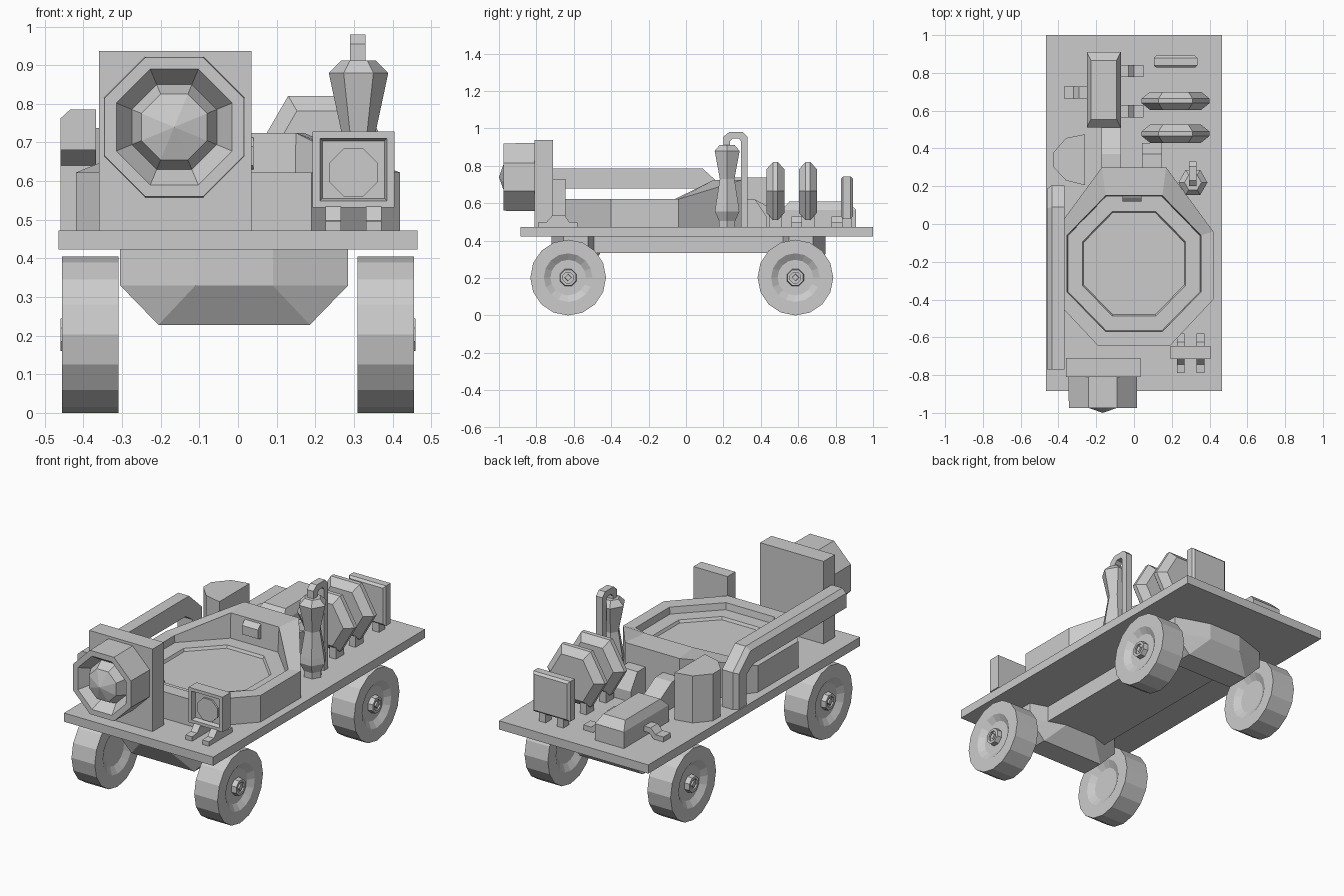
import bpy, bmesh
from math import pi, cos, sin
from mathutils import Vector

if "Cube" in bpy.data.objects:
    bpy.data.objects.remove(bpy.data.objects["Cube"])


def finish(name, bm):
    bmesh.ops.recalc_face_normals(bm, faces=bm.faces[:])
    me = bpy.data.meshes.new(name)
    bm.to_mesh(me)
    bm.free()
    ob = bpy.data.objects.new(name, me)
    bpy.context.collection.objects.link(ob)
    return ob


def loft(name, rings):
    """Skin a list of equal-length point rings and cap both ends."""
    bm = bmesh.new()
    vs = [[bm.verts.new(p) for p in r] for r in rings]
    n = len(vs[0])
    for a, b in zip(vs, vs[1:]):
        for i in range(n):
            j = (i + 1) % n
            bm.faces.new((a[i], a[j], b[j], b[i]))
    bm.faces.new(vs[0])
    bm.faces.new(vs[-1])
    bmesh.ops.remove_doubles(bm, verts=bm.verts[:], dist=1e-5)
    return finish(name, bm)


def place(axis, a, b, h):
    return {'x': (h, a, b), 'y': (a, h, b), 'z': (a, b, h)}[axis]


def lathe(name, prof, n, loc, axis, phase=0.0):
    """Revolve (radius, height) pairs round an axis in n flat sides."""
    rings = []
    for r, h in prof:
        ang = [phase + 2 * pi * i / n for i in range(n)]
        rings.append([Vector(loc) + Vector(place(axis, r * cos(t), r * sin(t), h)) for t in ang])
    return loft(name, rings)


def prism(name, poly, axis, lo, hi):
    return loft(name, [[place(axis, a, b, h) for a, b in poly] for h in (lo, hi)])


def box(name, x0, x1, y0, y1, z0, z1):
    return prism(name, [(x0, y0), (x1, y0), (x1, y1), (x0, y1)], 'z', z0, z1)


def hull(name, pts):
    bm = bmesh.new()
    for p in pts:
        bm.verts.new(p)
    bmesh.ops.convex_hull(bm, input=bm.verts[:])
    bmesh.ops.dissolve_limit(bm, angle_limit=0.01, verts=bm.verts[:], edges=bm.edges[:])
    return finish(name, bm)


OCT = pi / 8
K = 1 / cos(OCT)

# Chassis
box("deck_plate", -.465, .465, -.885, 1.0, .423, .472)
box("centre_beam", -.205, .187, -.6, .6, .333, .424)
for tag, yc in (("front", -.59), ("rear", .615)):
    pts = []
    for sx in (-1, 1):
        for sy in (-1, 1):
            for z in (.33, .424):
                pts += [(-.01 + sx * .295, yc + sy * .065, z), (-.01 + sx * .10, yc + sy * .13, z)]
            pts.append((-.01 + sx * .196, yc + sy * .065, .228))
    hull(tag + "_axle_block", pts)

# Wheels dished on both faces, with hubs
for tag, yc in (("front", -.63), ("rear", .585)):
    for side, s in (("left", -1), ("right", 1)):
        c = (0, yc, .2025)
        lathe(f"{tag}_{side}_wheel", [(.09, s * .332), (.13, s * .31), (.2025, s * .31), (.2025, s * .455),
                                      (.13, s * .455), (.095, s * .432)], 16, c, 'x')
        lathe(f"{tag}_{side}_hub", [(.05, s * .42), (.045, s * .46), (.03, s * .46), (.03, s * .45)],
              8, c, 'x', OCT)
        lathe(f"{tag}_{side}_nut", [(.024, s * .43), (.018, s * .46)], 4, c, 'x')

# Octagonal tub with raised back and shallow stepped floor
outer = [(-.19, -.645), (.19, -.645), (.42, -.40), (.42, -.04), (.17, .30), (-.17, .30), (-.42, -.04), (-.42, -.40)]
inner = [(-.15, -.57), (.15, -.57), (.355, -.36), (.355, -.06), (.15, .15), (-.15, .15), (-.355, -.06), (-.355, -.36)]
top = lambda y: .725 if y > .1 else .622


def floor_ring(k, z):
    return [(x * k, -.21 + (y + .21) * k, z) for x, y in inner]


loft("tub", [[(x, y, .471) for x, y in outer],
             [(x, y, top(y)) for x, y in outer],
             [(x, y, top(y)) for x, y in inner],
             floor_ring(.985, .585), floor_ring(.77, .585), floor_ring(.75, .57)])
prism("tub_catch", [(.17, .72), (.14, .71), (.12, .69), (.12, .64), (.17, .62)], 'x', -.06, .04)

# Front lamp on its panel
box("lamp_panel", -.36, .035, -.81, -.71, .471, .937)
lathe("lamp", [(.182 * K, -.8), (.18 * K, -.975), (.15 * K, -.975), (.11 * K, -.915), (.085 * K, -.97), (0, -1.0)],
      8, (-.165, 0, .74), 'y', OCT)

# Side pipe running along the left edge and bending down
stations = [((-.77, .785), (-.77, .68)), ((.09, .785), (.06, .68)), ((.205, .68), (.12, .64)), ((.205, .471), (.12, .471))]
rings = []
for o, i in stations:
    m = (o[0] * .78 + i[0] * .22, o[1] * .78 + i[1] * .22)
    rings.append([(-.368, *i), (-.368, *o), (-.435, *o), (-.46, *m), (-.46, *i)])
loft("side_pipe", rings)

# Gauge with recessed face and bent feet
gx, gz = .299, .63


def square(hw, y):
    return [(gx + a * hw, y, gz + b * hw * .93) for a, b in ((-1, -1), (1, -1), (1, 1), (-1, 1))]


loft("gauge", [square(.106, -.645), square(.106, -.715), square(.087, -.715), square(.08, -.69)])
lathe("gauge_dial", [(.062 * K, -.68), (.062 * K, -.70)], 8, (gx, 0, .622), 'y', OCT)
for i, x in enumerate((.247, .352)):
    prism(f"gauge_foot_{i}", [(-.79, .471), (-.79, .497), (-.745, .50), (-.71, .54), (-.65, .54),
                              (-.625, .50), (-.58, .497), (-.58, .471)], 'x', x - .02, x + .02)

# Hourglass pump and its outlet pipe
lathe("pump", [(.05, .471), (.05, .505), (.075, .555), (.07, .59), (.045, .73), (.077, .88), (.045, .912)],
      6, (.312, .22, 0), 'z')
prism("pump_pipe", [(.20, .90), (.20, .955), (.23, .98), (.305, .98), (.33, .955), (.33, .471), (.295, .471),
                    (.295, .93), (.285, .945), (.25, .945), (.235, .93), (.235, .90)], 'x', .29, .33)

# Two hexagonal drums with sharp bevelled rims, on feet
for i, y in enumerate((.478, .652)):
    lathe(f"drum_{i}", [(.135, -.048), (.18, -.012), (.18, .012), (.135, .048)], 6, (.22, y, .665), 'y')
    for j, x in enumerate((.16, .28)):
        box(f"drum_{i}_foot_{j}", x - .02, x + .02, y - .035, y + .035, .471, .545)

# Rear panel on feet
hull("rear_panel", [(.22 + a * (.115 - d), .86 + b * e, .63 + c * (.113 - d))
                    for a in (-1, 1) for b in (-1, 1) for c in (-1, 1) for d, e in ((0, .02), (.012, .032))])
for j, x in enumerate((.165, .275)):
    box(f"rear_panel_foot_{j}", x - .02, x + .02, .835, .885, .471, .53)

# Engine case with bevelled lid and stepped tubes
hull("engine_case", [(-.16 + sx * (.09 - d), .71 + sy * (.20 - 2 * d), z) for sx in (-1, 1) for sy in (-1, 1)
                     for d, z in ((0, .471), (0, .565), (.022, .61))])
for i, (x, y, s) in enumerate(((-.25, .697, -1), (-.07, .81, 1), (-.07, .597, 1))):
    step = [(-.02, .53), (.04, .53), (.07, .50), (.12, .50), (.12, .471), (.06, .471), (.03, .50), (-.02, .50)]
    prism(f"engine_tube_{i}", [(x + s * a, z) for a, z in step], 'y', y - .032, y + .032)

# Ducts joining tub and engine
for i, (x, y1) in enumerate(((-.12, .53), (.095, .43))):
    prism(f"duct_{i}", [(.28, .471), (.28, .62), (.37, .62), (y1, .53), (y1, .471)], 'x', x - .052, x + .052)

# Faceted tank on the left
prism("left_tank", [(-.26, .205), (-.26, .475), (-.36, .455), (-.43, .375), (-.43, .305), (-.36, .23)], 'z', .471, .737)
